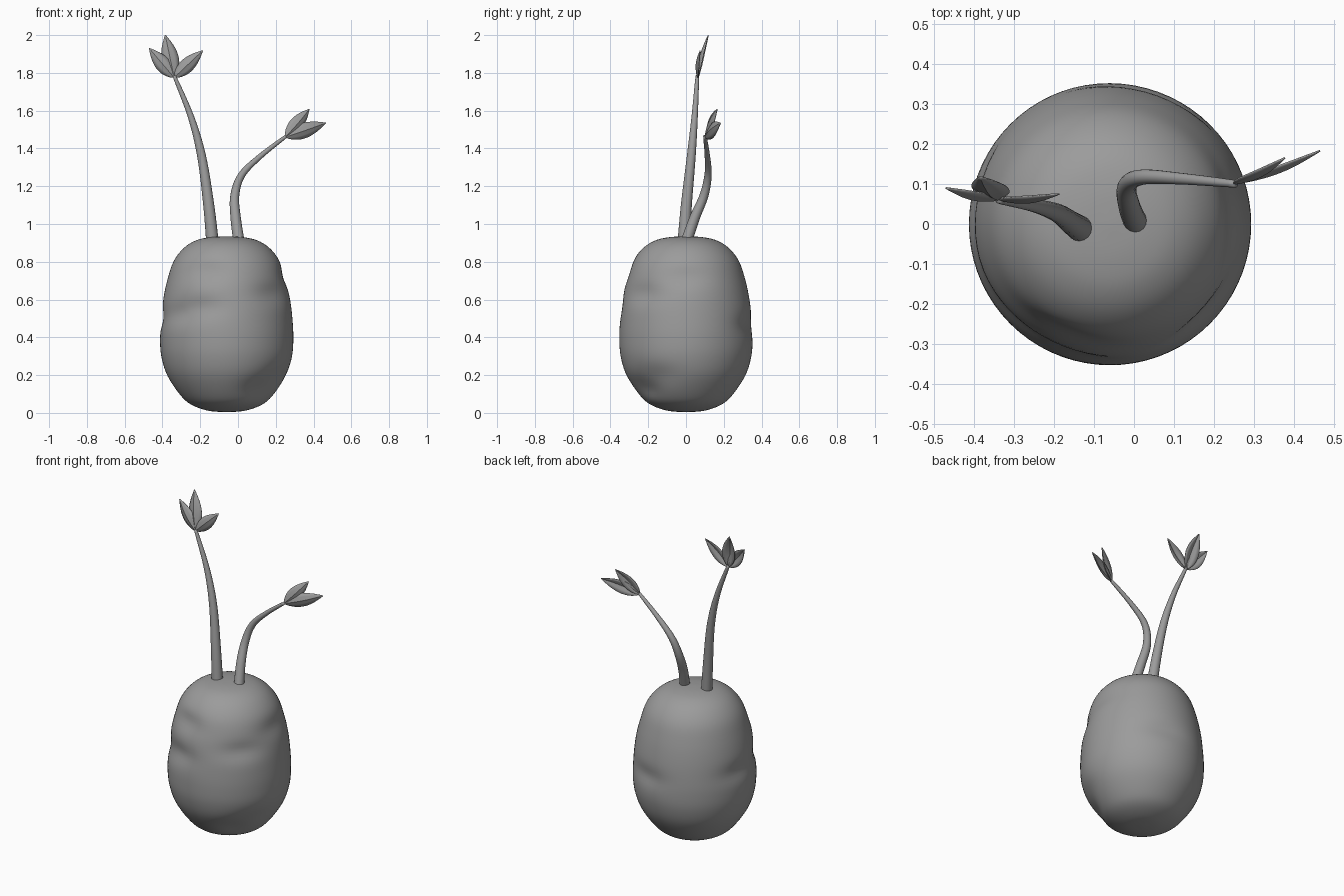
import bpy, bmesh, math
from mathutils import Vector

cube = bpy.data.objects.get("Cube")
if cube:
    bpy.data.objects.remove(cube, do_unlink=True)

grey = bpy.data.materials.new("plain grey")
grey.use_nodes = True
colour = (0.33, 0.33, 0.33, 1)
grey.diffuse_color = colour
grey.node_tree.nodes["Principled BSDF"].inputs["Base Color"].default_value = colour


def add_object(name, bm):
    bmesh.ops.recalc_face_normals(bm, faces=bm.faces)
    mesh = bpy.data.meshes.new(name)
    bm.to_mesh(mesh)
    bm.free()
    mesh.materials.append(grey)
    mesh.shade_smooth()
    obj = bpy.data.objects.new(name, mesh)
    bpy.context.collection.objects.link(obj)
    return obj


def spline(points, t):
    """Smooth point on a path through the given points, t from 0 to 1."""
    s = t * (len(points) - 1)
    i = min(int(s), len(points) - 2)
    f = s - i
    p = [Vector(points[min(max(i + k, 0), len(points) - 1)]) for k in (-1, 0, 1, 2)]
    return 0.5 * (2 * p[1] + (p[2] - p[0]) * f
                  + (2 * p[0] - 5 * p[1] + 4 * p[2] - p[3]) * f ** 2
                  + (3 * p[1] - p[0] - 3 * p[2] + p[3]) * f ** 3)


def skin(bm, rings):
    for a, b in zip(rings, rings[1:]):
        for i in range(len(a)):
            j = (i + 1) % len(a)
            bm.faces.new((a[i], a[j], b[j], b[i]))


# Lumpy root: turned profile (radius, height) with soft dents
profile = [(0.01, 0.004), (0.1, 0.012), (0.19, 0.045), (0.25, 0.1), (0.315, 0.2), (0.346, 0.3),
           (0.353, 0.4), (0.348, 0.5), (0.336, 0.6), (0.315, 0.7), (0.282, 0.8),
           (0.23, 0.87), (0.165, 0.912), (0.09, 0.93), (0.01, 0.935)]
# Dents: direction in degrees, height, depth
dents = [(246, 0.56, 0.018), (222, 0.52, 0.014), (173, 0.5, 0.015), (72, 0.46, 0.015),
         (250, 0.75, 0.018), (310, 0.13, 0.022), (330, 0.2, 0.014), (317, 0.63, 0.016),
         (0, 0.72, 0.012)]


def dent_at(angle, z):
    total = 0
    for direction, height, depth in dents:
        d = (angle - direction + 180) % 360 - 180
        total += depth * math.exp(-(d / 22) ** 2 - ((z - height) / 0.055) ** 2)
    return total


bm = bmesh.new()
rings = []
for k in range(65):
    r, z, _ = spline([(a, b, 0) for a, b in profile], k / 64)
    ring = []
    for i in range(72):
        angle = i * 5
        radius = max(r - dent_at(angle, z) * min(1, r / 0.2), 0.005)
        a = math.radians(angle)
        ring.append(bm.verts.new((radius * math.cos(a) - 0.06, radius * math.sin(a), z)))
    rings.append(ring)
skin(bm, rings)
bm.faces.new(rings[0])
bm.faces.new(rings[-1])
add_object("root_body", bm)


# Tapered curved stalks
def stalk(name, path, thick, thin):
    bm = bmesh.new()
    rings = []
    side = Vector((1, 0, 0))
    for k in range(33):
        t = k / 32
        along = (spline(path, min(t + 0.01, 1)) - spline(path, max(t - 0.01, 0))).normalized()
        side = (side - along * side.dot(along)).normalized()
        other = along.cross(side)
        radius = thick + (thin - thick) * t ** 1.3
        centre = spline(path, t)
        rings.append([bm.verts.new(centre + radius * (math.cos(a) * side + math.sin(a) * other))
                      for a in (i * math.tau / 16 for i in range(16))])
    skin(bm, rings)
    bm.faces.new(rings[0])
    bm.faces.new(rings[-1])
    add_object(name, bm)


stalk("tall_stalk", [(-0.135, -0.012, 0.9), (-0.155, 0.002, 1.1), (-0.193, 0.028, 1.36),
                     (-0.25, 0.046, 1.57), (-0.338, 0.06, 1.785)], 0.033, 0.009)
stalk("bent_stalk", [(0.006, 0, 0.9), (-0.012, 0.045, 1.03), (-0.017, 0.095, 1.15),
                     (0.02, 0.117, 1.26), (0.12, 0.113, 1.36), (0.255, 0.1, 1.465)], 0.03, 0.009)


# Pointed leaves, folded along the middle and bowed to the front
def leaf(name, base, tip, width, facing=(0, -1, 0)):
    base, tip = Vector(base), Vector(tip)
    along = (tip - base).normalized()
    normal = Vector(facing)
    normal = (normal - along * normal.dot(along)).normalized()
    across = along.cross(normal)
    bm = bmesh.new()
    rows = []
    for k in range(13):
        t = k / 12
        half = width / 2 * max(math.sin(math.pi * t ** 0.85), 0.02) ** 0.9
        centre = base.lerp(tip, t) + normal * 0.014 * math.sin(math.pi * t)
        rows.append([bm.verts.new(centre + across * half * u - normal * half * 0.4 * abs(u))
                     for u in (-1, -0.5, 0, 0.5, 1)])
    for a, b in zip(rows, rows[1:]):
        for i in range(4):
            bm.faces.new((a[i], a[i + 1], b[i + 1], b[i]))
    obj = add_object(name, bm)
    shell = obj.modifiers.new("thickness", "SOLIDIFY")
    shell.thickness = 0.004
    shell.offset = 0
    bpy.ops.object.select_all(action="DESELECT")
    obj.select_set(True)
    bpy.context.view_layer.objects.active = obj
    bpy.ops.object.shade_smooth_by_angle(angle=math.radians(30))


tall_top = (-0.338, 0.06, 1.775)
leaf("tall_leaf_right", tall_top, (-0.47, 0.09, 1.93), 0.08)
leaf("tall_leaf_middle", tall_top, (-0.385, 0.118, 2.0), 0.09)
leaf("tall_leaf_left", tall_top, (-0.187, 0.075, 1.918), 0.075)
bent_top = (0.25, 0.1, 1.46)
leaf("bent_leaf_upper", bent_top, (0.377, 0.165, 1.608), 0.075, (0.3, -1, 0))
leaf("bent_leaf_lower", bent_top, (0.465, 0.183, 1.535), 0.08, (0.3, -1, 0))
